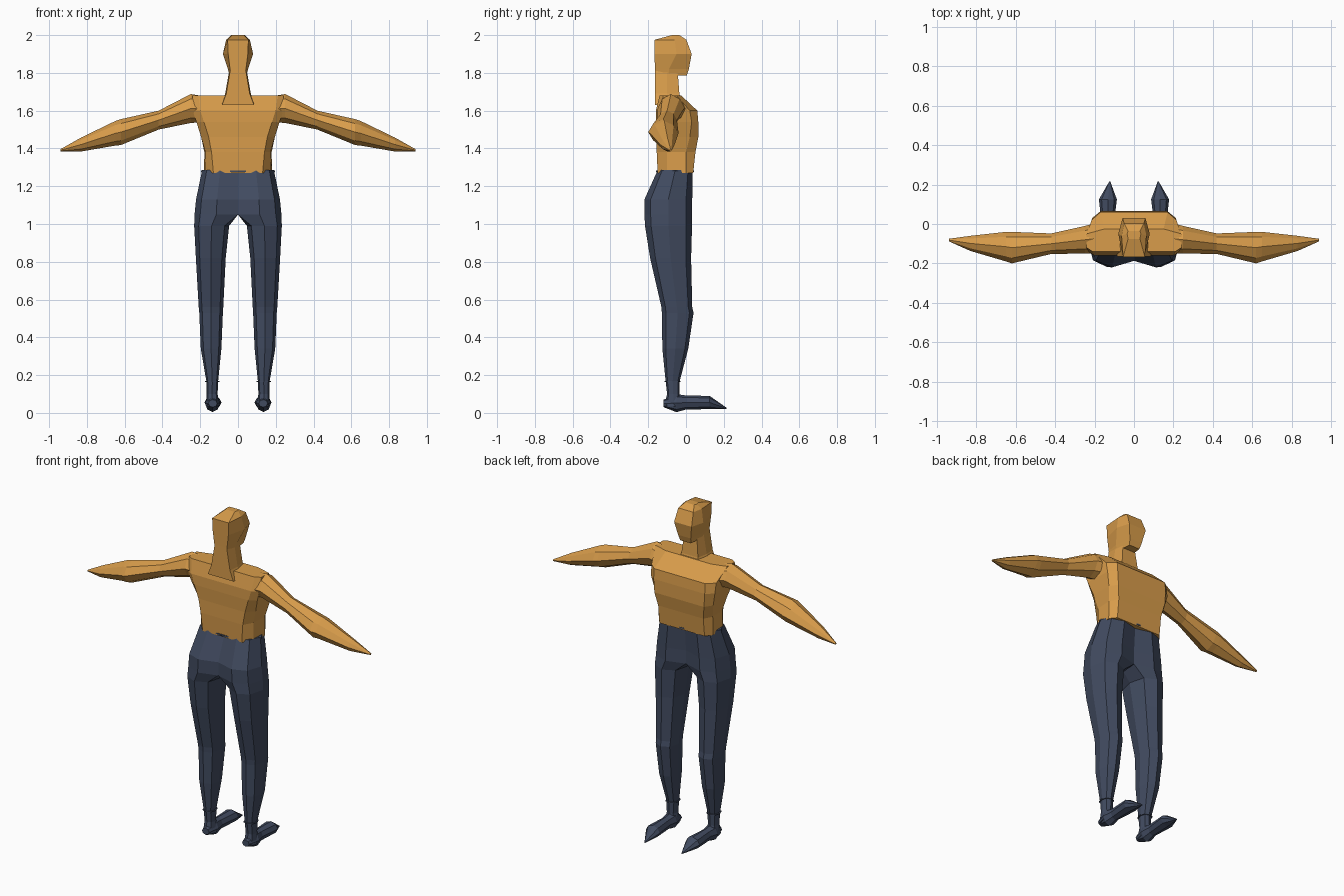
import bpy, bmesh

if "Cube" in bpy.data.objects:
    bpy.data.objects.remove(bpy.data.objects["Cube"])


def material(name, rgb):
    m = bpy.data.materials.new(name)
    m.diffuse_color = (*rgb, 1)
    m.use_nodes = True
    m.node_tree.nodes["Principled BSDF"].inputs["Base Color"].default_value = m.diffuse_color
    return m


SKIN = material("orange", (0.69, 0.335, 0.07))
CLOTH = material("navy", (0.053, 0.070, 0.117))


def loft(name, rings, mat, mirror=False):
    """Skin a list of equal-length rings, cap the ends, optionally mirror in x."""
    bm = bmesh.new()
    loops = [[bm.verts.new(p) for p in ring] for ring in rings]
    n = len(rings[0])
    faces = [loops[0], loops[-1]]
    for a, b in zip(loops, loops[1:]):
        faces += [(a[i], a[(i + 1) % n], b[(i + 1) % n], b[i]) for i in range(n)]
    for f in faces:
        # leave the centre plane open
        if not all(abs(v.co.x) < 1e-5 for v in f):
            bm.faces.new(f)
    bmesh.ops.recalc_face_normals(bm, faces=bm.faces)
    if mirror:
        geom = bm.verts[:] + bm.edges[:] + bm.faces[:]
        bmesh.ops.mirror(bm, geom=geom, axis='X', merge_dist=1e-4)
        bmesh.ops.recalc_face_normals(bm, faces=bm.faces)
    me = bpy.data.meshes.new(name)
    bm.to_mesh(me)
    bm.free()
    me.materials.append(mat)
    ob = bpy.data.objects.new(name, me)
    bpy.context.collection.objects.link(ob)
    return ob


def oct2(a0, a1, b0, b1, c=0.13):
    """Eight points inside a rectangle, corners pulled in by c."""
    unit = [(.5, 0), (1 - c, c), (1, .5), (1 - c, 1 - c),
            (.5, 1), (c, 1 - c), (0, .5), (c, c)]
    return [(a0 + (a1 - a0) * u, b0 + (b1 - b0) * v) for u, v in unit]


def flat(z, x0, x1, y0, y1, c=0.13):
    pts = oct2(x0, x1, y0, y1, c)
    if x0 == 0:  # inner points lie on the centre plane
        pts = [(0, y) if i > 4 else (x, y) for i, (x, y) in enumerate(pts)]
    return [(x, y, z) for x, y in pts]


def sym(z, *half):
    """Ring from its right half, back to front."""
    return [(x, y, z) for x, y in half] + [(-x, y, z) for x, y in reversed(half)]


# Torso with a flat chest
loft("torso", [
    sym(1.27, (.13, -.15), (.175, -.10), (.18, 0), (.15, .038)),
    sym(1.38, (.14, -.155), (.172, -.10), (.178, 0), (.15, .05)),
    sym(1.46, (.155, -.155), (.195, -.11), (.195, .02), (.165, .065)),
    sym(1.54, (.18, -.16), (.22, -.13), (.213, .03), (.17, .065)),
    sym(1.60, (.2, -.16), (.24, -.14), (.215, .02), (.17, .06)),
    sym(1.68, (.21, -.14), (.24, -.12), (.24, -.05), (.15, -.025)),
], SKIN)

# Neck and head
loft("neck", [
    sym(1.63, (.085, -.165), (.09, -.10), (.075, -.02)),
    sym(1.69, (.062, -.165), (.068, -.10), (.055, -.035)),
    sym(1.82, (.04, -.165), (.045, -.10), (.04, -.045)),
], SKIN)
loft("head", [
    sym(1.785, (.038, -.164), (.045, -.09), (.035, .004)),
    sym(1.82, (.042, -.165), (.053, -.09), (.042, .015)),
    sym(1.90, (.052, -.166), (.08, -.05), (.058, .03)),
    sym(1.975, (.055, -.167), (.063, -.06), (.05, .002)),
    sym(2.0, (.03, -.075), (.035, -.05), (.03, -.035)),
], SKIN)

# Arms: x, y range, z range
arm = [(.17, -.15, .01, 1.54, 1.675), (.25, -.15, -.01, 1.535, 1.688),
       (.42, -.152, -.048, 1.50, 1.60), (.62, -.20, -.04, 1.418, 1.555),
       (.65, -.19, -.04, 1.415, 1.545), (.83, -.137, -.06, 1.384, 1.458),
       (.94, -.088, -.075, 1.385, 1.396)]
loft("arms", [[(x, y, z) for y, z in oct2(y0, y1, z0, z1, .17)]
              for x, y0, y1, z0, z1 in arm], SKIN, True)

# Trousers: hips share the centre plane, then split into legs
loft("trousers", [
    flat(1.285, 0, .19, -.15, .035),
    flat(1.13, 0, .222, -.22, .033),
    flat(1.05, 0, .23, -.22, .033),
    flat(.99, .047, .232, -.217, .032),
    flat(.82, .065, .223, -.19, .027),
    flat(.56, .078, .208, -.13, .033),
    flat(.53, .08, .205, -.128, .04),
    flat(.34, .088, .197, -.125, .012),
    flat(.17, .105, .168, -.108, -.033),
], CLOTH, True)

# Thin waistband and ankle cuffs
loft("waistband", [flat(z, -.197, .197, -.158, .042) for z in (1.276, 1.284)], CLOTH)
loft("cuffs", [flat(z, .099, .174, -.113, -.028) for z in (.164, .17)], CLOTH, True)

# Ankles
loft("ankles", [flat(.17, .105, .167, -.108, -.033),
                flat(.10, .108, .166, -.10, -.035),
                flat(.035, .10, .17, -.115, -.015)], CLOTH, True)

# Pointed feet: y, x range, z range
foot = [(-.118, .11, .157, .03, .07), (-.05, .095, .175, .004, .10),
        (0, .102, .165, .018, .092), (.125, .087, .178, .02, .09),
        (.215, .12, .126, .02, .027)]
loft("feet", [[(x, y, z) for x, z in oct2(x0, x1, z0, z1, .15)]
              for y, x0, x1, z0, z1 in foot], CLOTH, True)
